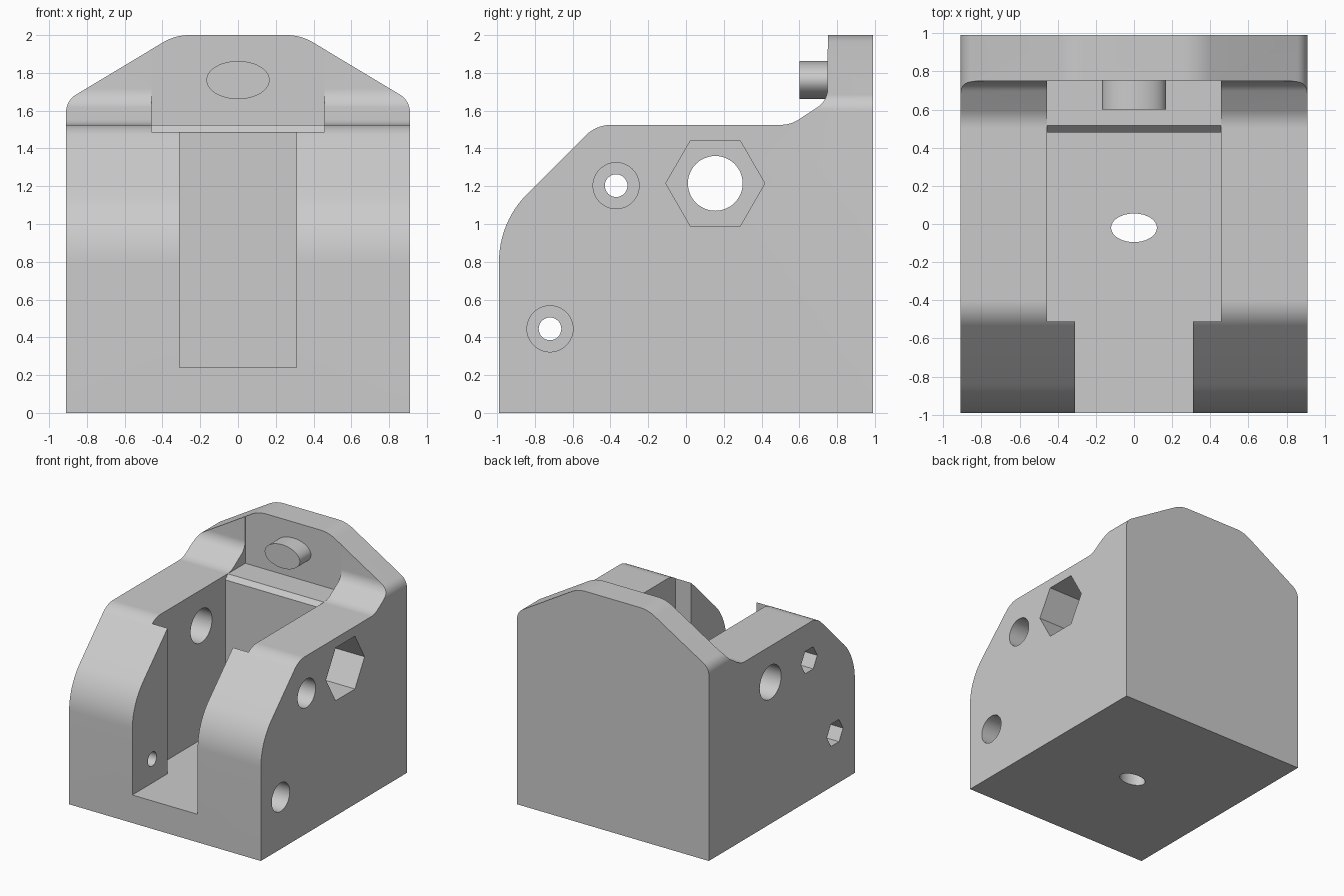
import bpy, bmesh, math
from mathutils import Vector

if "Cube" in bpy.data.objects:
    bpy.data.objects.remove(bpy.data.objects["Cube"], do_unlink=True)

grey = bpy.data.materials.new("plain grey")
grey.use_nodes = True
colour = (0.6, 0.6, 0.6, 1)
grey.diffuse_color = colour
grey.node_tree.nodes["Principled BSDF"].inputs["Base Color"].default_value = colour


def rounded(corners, steps=8):
    """Outline from (u, v, cut): each corner becomes an arc starting 'cut' before it."""
    out = []
    for i, (u, v, cut) in enumerate(corners):
        p = Vector((u, v))
        if not cut:
            out.append(p)
            continue
        back = (Vector(corners[i - 1][:2]) - p).normalized()
        ahead = (Vector(corners[(i + 1) % len(corners)][:2]) - p).normalized()
        a, b = p + back * cut, p + ahead * cut
        w = math.sin(back.angle(ahead) / 2)
        for k in range(steps + 1):
            t = k / steps
            c0, c1, c2 = (1 - t) ** 2, 2 * w * t * (1 - t), t * t
            out.append((a * c0 + p * c1 + b * c2) / (c0 + c1 + c2))
    return out


def ring(u, v, ru, rv, n=48):
    return [(u + ru * math.cos(math.tau * k / n), v + rv * math.sin(math.tau * k / n))
            for k in range(n)]


def prism(name, outline, axis, start, end):
    """Extrude a 2D outline along one axis."""
    place = {"x": lambda u, v, t: (t, u, v),
             "y": lambda u, v, t: (u, t, v),
             "z": lambda u, v, t: (u, v, t)}[axis]
    bm = bmesh.new()
    rows = [[bm.verts.new(place(u, v, t)) for u, v in outline] for t in (start, end)]
    n = len(outline)
    for row in rows:
        bm.faces.new(row)
    for i in range(n):
        j = (i + 1) % n
        bm.faces.new((rows[0][i], rows[0][j], rows[1][j], rows[1][i]))
    bmesh.ops.recalc_face_normals(bm, faces=bm.faces)
    mesh = bpy.data.meshes.new(name)
    bm.to_mesh(mesh)
    bm.free()
    mesh.materials.append(grey)
    obj = bpy.data.objects.new(name, mesh)
    bpy.context.collection.objects.link(obj)
    return obj


def activate(obj):
    bpy.ops.object.select_all(action="DESELECT")
    obj.select_set(True)
    bpy.context.view_layer.objects.active = obj


def combine(target, tool, operation="DIFFERENCE"):
    tool.hide_render = True
    activate(target)
    mod = target.modifiers.new("cut", "BOOLEAN")
    mod.operation, mod.solver, mod.object = operation, "EXACT", tool
    bpy.ops.object.modifier_apply(modifier=mod.name)
    bpy.data.objects.remove(tool, do_unlink=True)


# Block: side outline with rounded nose, flat shoulders and raised back wall
side = rounded([(-0.99, 0, 0), (0.99, 0, 0), (0.99, 2, 0), (0.75, 2, 0),
                (0.75, 1.653, 0.065), (0.553, 1.525, 0.05),
                (-0.475, 1.525, 0.08), (-0.99, 1.01, 0.21)], 12)
block = prism("block", side, "x", -0.91, 0.91)

# Back wall: sloped and rounded upper corners
half = [(0.333, 2, 0.075), (0.91, 1.653, 0.06)]
front = rounded([(-x, z, c) for x, z, c in reversed(half)] + half
                + [(0.91, -0.1, 0), (-0.91, -0.1, 0)])
front = [(x * 1.0001, z) for x, z in front]
combine(block, prism("wall_trim", front, "y", -1.2, 1.2), "INTERSECT")

# Main pocket with a chamfered rear lip, then the narrower front slot
pocket = [(-0.51, 0.24), (0.48, 0.24), (0.48, 1.485), (0.515, 1.524),
          (0.751, 1.524), (0.751, 2.2), (-0.51, 2.2)]
combine(block, prism("pocket_cutter", pocket, "x", -0.457, 0.457))
slot = [(-0.31, 0.24), (0.31, 0.24), (0.31, 2.2), (-0.31, 2.2)]
combine(block, prism("slot_cutter", slot, "y", -1.2, -0.45))

# Cross bore with a hexagonal recess on the left side
combine(block, prism("bore_cutter", ring(0.155, 1.215, 0.145, 0.145), "x", -1.2, 1.2))
combine(block, prism("nut_cutter", ring(0.155, 1.215, 0.262, 0.262, 6), "x", 0.6, 1.2))

# Two screw holes: round recess on the left, small hexagon on the right
for y, z in ((-0.37, 1.203), (-0.72, 0.445)):
    combine(block, prism("screw_cutter", ring(y, z, 0.06, 0.06, 32), "x", -1.2, 1.2))
    combine(block, prism("head_cutter", ring(y, z, 0.122, 0.122), "x", 0.66, 1.2))
    combine(block, prism("hex_cutter", ring(y, z, 0.11, 0.11, 6), "x", -1.2, -0.71))

# Oval hole through the floor
combine(block, prism("floor_hole_cutter", ring(0, -0.02, 0.12, 0.075), "z", -0.2, 0.5))

# Oval peg on the back wall
peg = prism("peg", ring(0, 1.762, 0.167, 0.101), "y", 0.6, 0.77)

for part in (block, peg):
    activate(part)
    bpy.ops.object.shade_smooth_by_angle(angle=math.radians(25))
